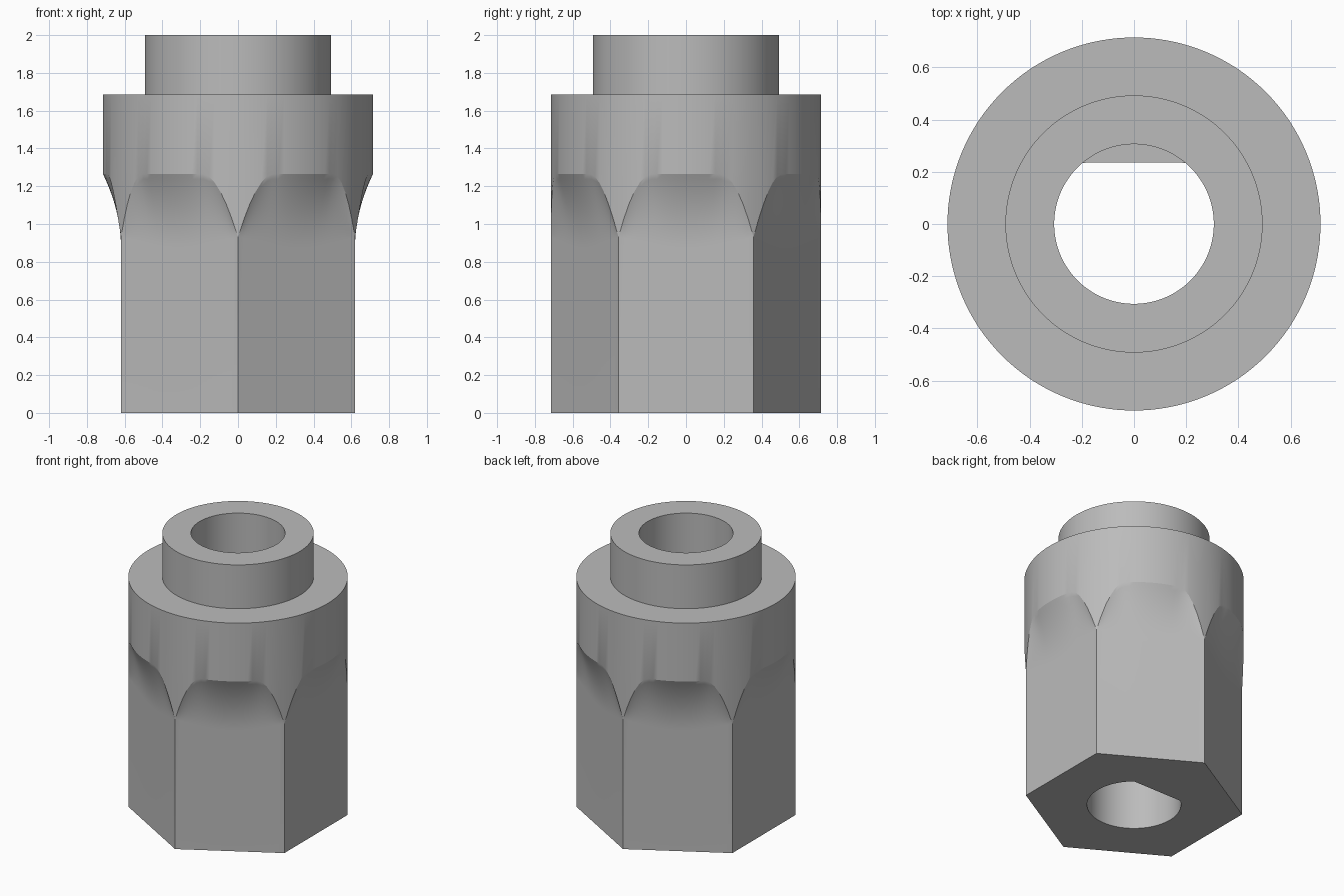
import bpy, bmesh
from math import sin, cos, pi, radians

cube = bpy.data.objects.get("Cube")
if cube:
    bpy.data.objects.remove(cube)

R = 0.715                       # collar radius = hexagon corner radius
APOTHEM = R * cos(pi / 6)
COLLAR_TOP, NECK_R, HEIGHT = 1.685, 0.493, 2.0
BORE_R, FLAT_Y, LEDGE_Z = 0.306, 0.235, 1.0
COLUMNS, FLARE_STEPS = 144, 14


def column(a):
    """Closed (radius, z) loop of the body at angle a."""
    phi = (a + pi / 6) % (pi / 3) - pi / 6      # angle from the nearest flat's middle
    hex_r = APOTHEM / cos(phi)
    y = R * abs(sin(phi))
    half = R / 2
    flare_low = 0.87 + 0.06 * (y / half) ** 2
    t = max(0, (y - half / 2) / (half / 2))
    flare_high = 1.265 - 0.335 * t * t
    bore_low = min(BORE_R, FLAT_Y / sin(a)) if sin(a) > 0 else BORE_R

    pts = [(hex_r, 0)]
    # scalloped flare from flat to collar
    for i in range(FLARE_STEPS + 1):
        s = i / FLARE_STEPS
        pts.append((hex_r + (R - hex_r) * s * s,
                    flare_low + (flare_high - flare_low) * s))
    # collar, neck, round bore, then the bore with its flat
    pts += [(R, COLLAR_TOP), (NECK_R, COLLAR_TOP), (NECK_R, HEIGHT),
            (BORE_R, HEIGHT), (BORE_R, LEDGE_Z), (bore_low, LEDGE_Z), (bore_low, 0)]
    return pts


bm = bmesh.new()
grid = []
for c in range(COLUMNS):
    a = radians(360 * c / COLUMNS)
    grid.append([bm.verts.new((r * cos(a), r * sin(a), z)) for r, z in column(a)])
n = len(grid[0])
for c in range(COLUMNS):
    p, q = grid[c], grid[(c + 1) % COLUMNS]
    for i in range(n):
        j = (i + 1) % n
        bm.faces.new((p[i], q[i], q[j], p[j]))
bmesh.ops.remove_doubles(bm, verts=bm.verts, dist=1e-5)
bmesh.ops.recalc_face_normals(bm, faces=bm.faces)

mesh = bpy.data.meshes.new("hex_adapter_body")
bm.to_mesh(mesh)
bm.free()
body = bpy.data.objects.new("hex_adapter_body", mesh)
bpy.context.collection.objects.link(body)

# plain grey material
grey = bpy.data.materials.new("plain grey")
grey.use_nodes = True
colour = (0.5, 0.5, 0.5, 1)
grey.diffuse_color = colour
grey.node_tree.nodes["Principled BSDF"].inputs["Base Color"].default_value = colour
mesh.materials.append(grey)

bpy.ops.object.select_all(action='DESELECT')
body.select_set(True)
bpy.context.view_layer.objects.active = body
bpy.ops.object.shade_smooth_by_angle(angle=radians(22))
